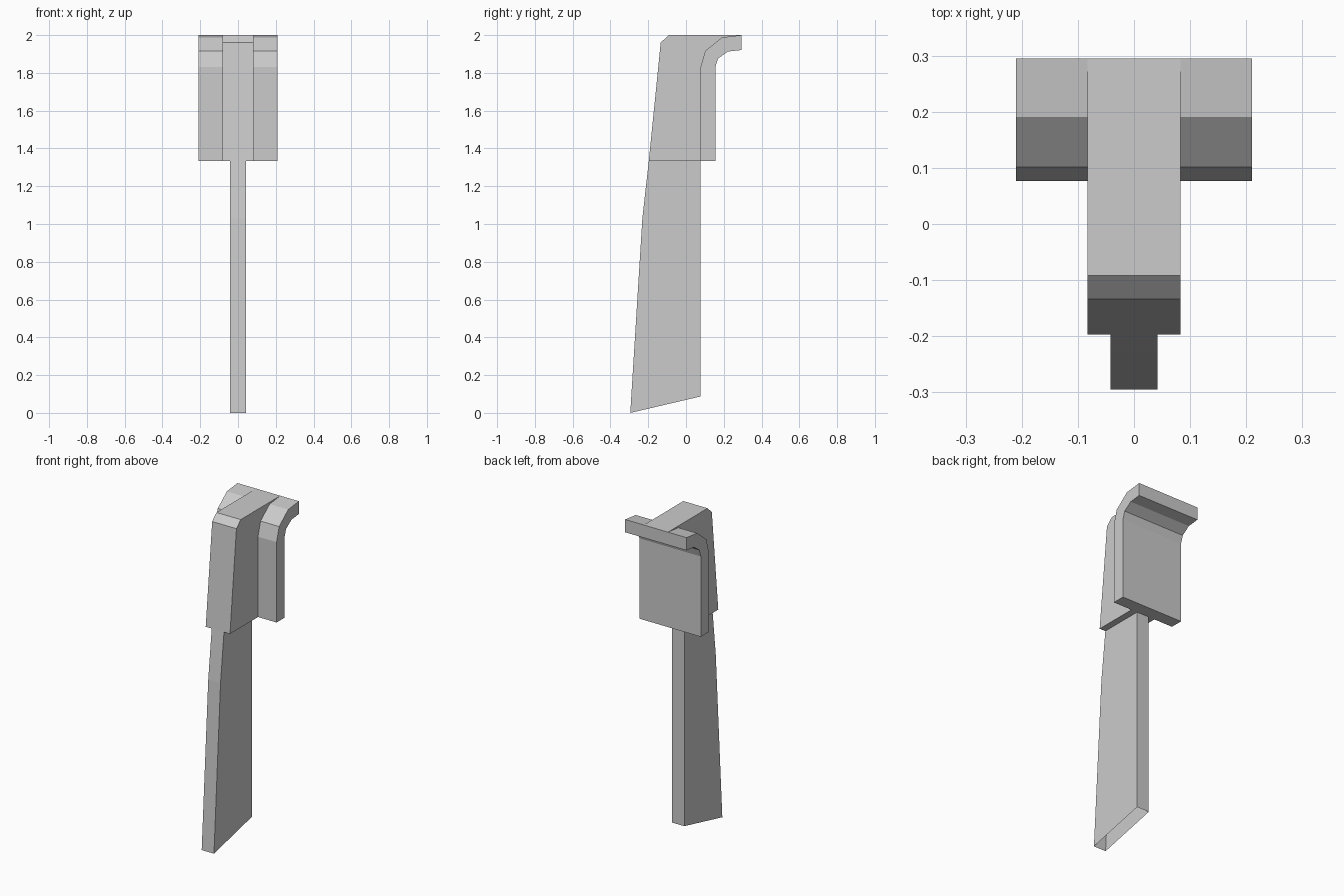
import bpy
import bmesh

if "Cube" in bpy.data.objects:
    bpy.data.objects.remove(bpy.data.objects["Cube"])


def extrude_profile(name, profile, half_width, open_edges=()):
    """Extrude a (y, z) outline across x; open_edges lists outline sides left without a face."""
    bm = bmesh.new()
    left = [bm.verts.new((-half_width, y, z)) for y, z in profile]
    right = [bm.verts.new((half_width, y, z)) for y, z in profile]
    bm.faces.new(left)
    bm.faces.new(right)
    n = len(profile)
    sides = [bm.faces.new((left[i], left[(i + 1) % n], right[(i + 1) % n], right[i]))
             for i in range(n)]
    bmesh.ops.recalc_face_normals(bm, faces=bm.faces)
    bmesh.ops.delete(bm, geom=[sides[i] for i in open_edges], context='FACES_ONLY')
    mesh = bpy.data.meshes.new(name)
    bm.to_mesh(mesh)
    bm.free()
    obj = bpy.data.objects.new(name, mesh)
    bpy.context.collection.objects.link(obj)
    return obj


# Curve shared by the front of the hooked plate and the back of the block
curve = [(0.077, 1.333), (0.077, 1.83), (0.102, 1.917), (0.191, 1.988), (0.295, 2.0)]

# Thin tapering blade, open at the slanted bottom and where it meets the block
blade = [(-0.295, 0.0), (0.077, 0.087), (0.077, 1.333), (-0.197, 1.333), (-0.231, 1.03)]
extrude_profile("lower_blade", blade, 0.042, open_edges=(0, 2))

# Thicker upper block with a chamfered front top edge
block = curve + [(-0.092, 2.0), (-0.134, 1.96), (-0.197, 1.333)]
extrude_profile("upper_block", block, 0.083)

# Wide plate whose top hooks backwards
hook = curve + [(0.295, 1.921), (0.222, 1.913), (0.17, 1.876), (0.155, 1.83), (0.155, 1.333)]
extrude_profile("hooked_plate", hook, 0.21)
